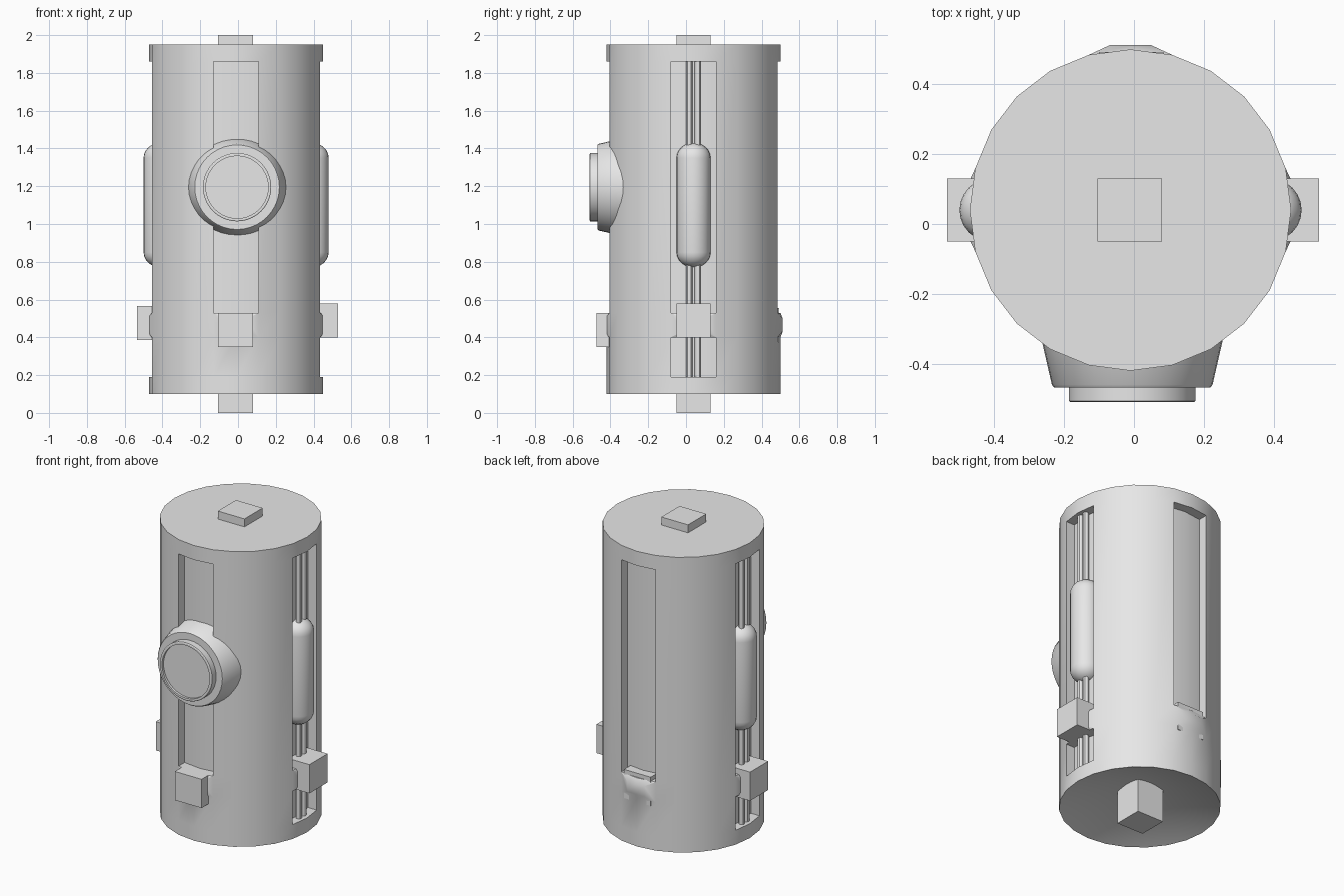
import bpy, bmesh, math
from mathutils import Vector, Matrix

cube = bpy.data.objects.get("Cube")
if cube:
    bpy.data.objects.remove(cube, do_unlink=True)

grey = bpy.data.materials.new("light_grey")
grey.use_nodes = True
GREY = (0.8, 0.8, 0.8, 1)
grey.diffuse_color = GREY
grey.node_tree.nodes["Principled BSDF"].inputs["Base Color"].default_value = GREY

CENTRE = Vector((-0.01, 0.04, 0))
RADIUS = 0.46
SIDES = 24


def finish(bm, name, smooth=True):
    bmesh.ops.recalc_face_normals(bm, faces=bm.faces)
    mesh = bpy.data.meshes.new(name)
    bm.to_mesh(mesh)
    bm.free()
    mesh.materials.append(grey)
    obj = bpy.data.objects.new(name, mesh)
    bpy.context.collection.objects.link(obj)
    if smooth:
        bpy.ops.object.select_all(action='DESELECT')
        bpy.context.view_layer.objects.active = obj
        obj.select_set(True)
        bpy.ops.object.shade_smooth_by_angle(angle=math.radians(30))
    return obj


def box(name, low, high):
    low, high = Vector(low), Vector(high)
    bm = bmesh.new()
    bmesh.ops.create_cube(bm, size=1)
    bmesh.ops.scale(bm, vec=high - low, verts=bm.verts)
    bmesh.ops.translate(bm, vec=(low + high) / 2, verts=bm.verts)
    return finish(bm, name, False)


def lathe(name, profile, sides, place):
    """Revolve (radius, height) points about z, then place the result."""
    bm = bmesh.new()
    verts = [bm.verts.new((r, 0, h)) for r, h in profile]
    edges = [bm.edges.new(pair) for pair in zip(verts, verts[1:])]
    bmesh.ops.spin(bm, geom=verts + edges, cent=(0, 0, 0), axis=(0, 0, 1),
                   angle=math.tau, steps=sides)
    bmesh.ops.remove_doubles(bm, verts=bm.verts, dist=0.0001)
    bmesh.ops.transform(bm, matrix=place, verts=bm.verts)
    return finish(bm, name)


# Body: ringed cylinder with recessed slots and raised latches on four sides
bm = bmesh.new()
levels = [0.1, 0.19, 0.4, 0.53, 1.86, 1.95]
rings = []
for z in levels:
    rings.append([bm.verts.new((RADIUS * math.cos(math.tau * i / SIDES),
                                RADIUS * math.sin(math.tau * i / SIDES), z))
                  for i in range(SIDES)])
wall = {}
for row, (low, high) in enumerate(zip(rings, rings[1:])):
    for i in range(SIDES):
        j = (i + 1) % SIDES
        wall[row, i] = bm.faces.new((low[i], low[j], high[j], high[i]))
bm.faces.new(rings[-1])
hollow = bm.verts.new((0, 0, 0.25))
for i in range(SIDES):
    bm.faces.new((rings[0][(i + 1) % SIDES], rings[0][i], hollow))


def pull(faces, direction, kind):
    out = bmesh.ops.extrude_face_region(bm, geom=faces)
    bmesh.ops.delete(bm, geom=faces, context='FACES')
    across = Vector((-direction.y, direction.x, 0))
    for v in out["geom"]:
        if not isinstance(v, bmesh.types.BMVert):
            continue
        if kind == "slot":
            v.co -= direction * 0.06
        else:
            z = 0.465 + (v.co.z - 0.465) * 0.5
            v.co = direction * 0.472 + across * v.co.dot(across) * 0.5
            v.co.z = z


for quarter in range(4):
    column = quarter * SIDES // 4
    angle = quarter * math.pi / 2
    direction = Vector((math.cos(angle), math.sin(angle), 0))
    pair = [column, (column - 1) % SIDES]
    rows = {3: "slot", 2: "latch"}
    if quarter % 2 == 0:
        rows[1] = "slot"
    for row, kind in rows.items():
        pull([wall[row, i] for i in pair], direction, kind)
bmesh.ops.translate(bm, vec=CENTRE, verts=bm.verts)
finish(bm, "body")

# Square blocks on top, underneath and around the lower body
box("top_block", (-0.105, -0.05, 1.85), (0.08, 0.13, 2.0))
box("bottom_block", (-0.105, -0.05, 0), (0.08, 0.13, 0.235))
box("front_block", (-0.105, -0.475, 0.35), (0.08, -0.29, 0.53))
box("back_block", (-0.1, 0.31, 0.375), (0.085, 0.492, 0.555))
box("left_block", (0.345, -0.05, 0.4), (0.53, 0.13, 0.58))
box("right_block", (-0.535, -0.05, 0.385), (-0.35, 0.13, 0.565))

# Round front port with a stepped rim and sunken face
port = [(0.262, 0), (0.23, 0.14), (0.224, 0.148), (0.181, 0.148), (0.181, 0.187),
        (0.176, 0.19), (0.165, 0.19), (0.165, 0.175), (0, 0.175)]
lathe("front_port", port, 40, Matrix.Translation((-0.005, -0.32, 1.195))
      @ Matrix.Rotation(math.pi / 2, 4, 'X'))

# Rounded tanks and thin pipes in the two side slots
arc = [(0.09 * math.cos(a), 0.25 + 0.08 * math.sin(a))
       for a in [k * math.pi / 12 for k in range(7)]]
tank = [(r, -h) for r, h in reversed(arc)] + arc
pipe = [(0.017, 0.18), (0.017, 1.87)]
for side, label in ((1, "left"), (-1, "right")):
    x = CENTRE.x + side * 0.4
    lathe(label + "_tank", tank, 24, Matrix.Translation((x, 0.04, 1.1)))
    for n, (dx, dy) in enumerate(((0.02, -0.023), (0.005, 0), (0.02, 0.023))):
        lathe(f"{label}_pipe_{n + 1}", pipe, 12,
              Matrix.Translation((x + side * dx, CENTRE.y + dy, 0)))
